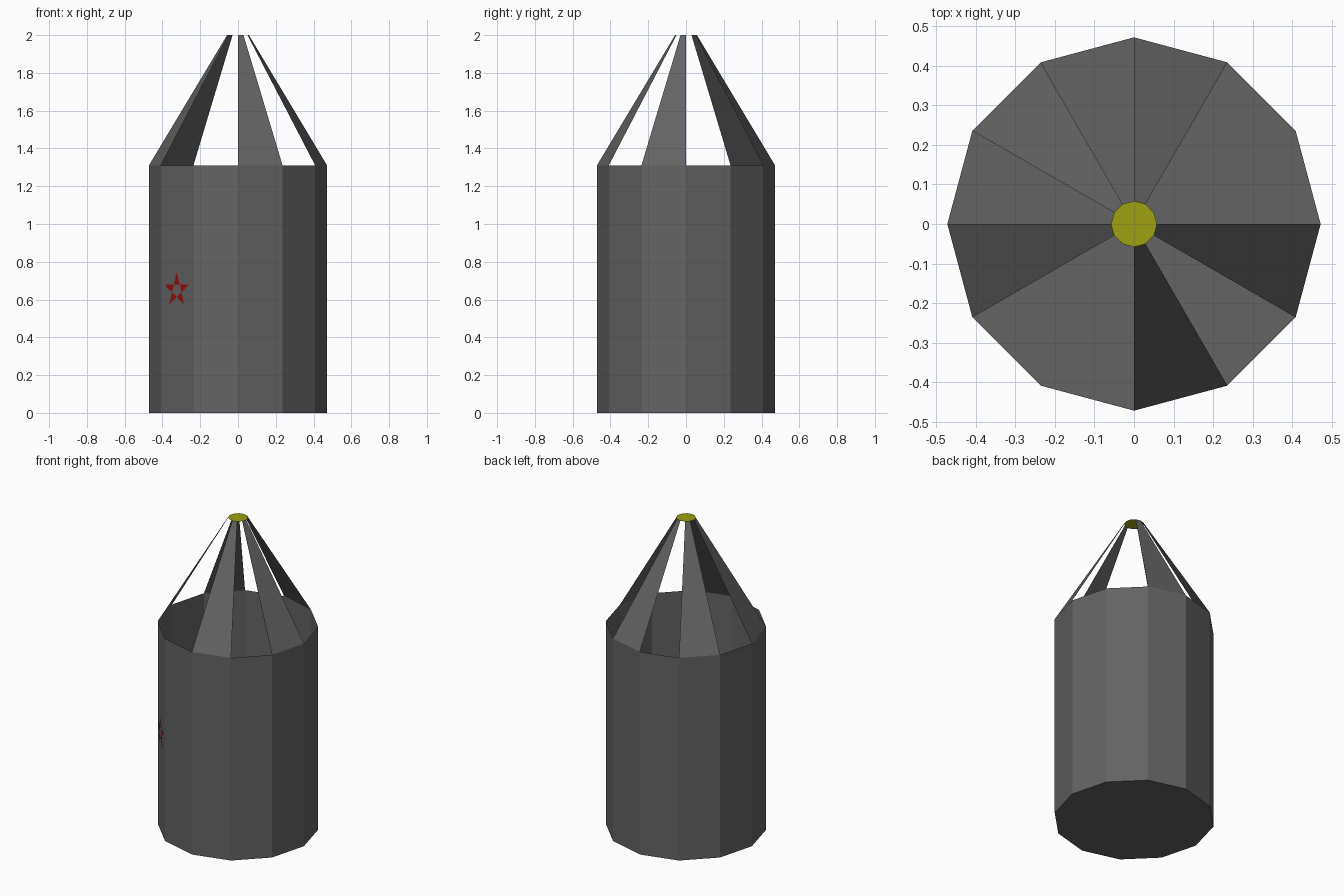
import bpy
import math
from mathutils import Vector

if "Cube" in bpy.data.objects:
    bpy.data.objects.remove(bpy.data.objects["Cube"])

SIDES = 12
R_BODY, R_TIP = 0.472, 0.058
Z_RIM, Z_TOP = 1.31, 2.0


def material(name, rgb):
    m = bpy.data.materials.new(name)
    m.diffuse_color = (*rgb, 1.0)
    m.use_nodes = True
    m.node_tree.nodes["Principled BSDF"].inputs["Base Color"].default_value = m.diffuse_color
    return m


gray = material("dark gray", (0.125, 0.125, 0.125))
yellow = material("dull yellow", (0.35, 0.35, 0.006))
red = material("deep red", (0.32, 0.004, 0.004))


def ring(radius, z):
    return [(radius * math.cos(math.tau * i / SIDES),
             radius * math.sin(math.tau * i / SIDES), z) for i in range(SIDES)]


def make(name, verts, faces, mat):
    mesh = bpy.data.meshes.new(name)
    mesh.from_pydata(verts, [], faces)
    mesh.materials.append(mat)
    mesh.update()
    obj = bpy.data.objects.new(name, mesh)
    bpy.context.collection.objects.link(obj)
    return obj


# Open twelve-sided drum with a floor
walls = [(i, (i + 1) % SIDES, (i + 1) % SIDES + SIDES, i + SIDES) for i in range(SIDES)]
floor = tuple(reversed(range(SIDES)))
make("drum_body", ring(R_BODY, 0) + ring(R_BODY, Z_RIM), walls + [floor], gray)

# Five sloping slats of the open cone (index = 30 degree sector)
slats = [walls[i] for i in (2, 4, 6, 9, 11)]
make("roof_slats", ring(R_BODY, Z_RIM) + ring(R_TIP, Z_TOP), slats, gray)

# Flat cap on the tip
make("tip_cap", ring(R_TIP, Z_TOP), [tuple(range(SIDES))], yellow)

# Five red star points on the front-left wall, hollow in the middle
normal = Vector((-1, -1, 0)).normalized()
across = Vector((1, -1, 0)).normalized()
centre = normal * (R_BODY * math.cos(math.pi / SIDES) + 0.003) + Vector((0, 0, 0.65))
star = []
for k in range(10):
    r = 0.095 if k % 2 == 0 else 0.037
    a = math.pi / 2 + k * math.pi / 5
    star.append(centre + across * r * math.cos(a) + Vector((0, 0, r * math.sin(a))))
points = [((k - 1) % 10, k, k + 1) for k in range(0, 10, 2)]
make("star_points", star, points, red)
